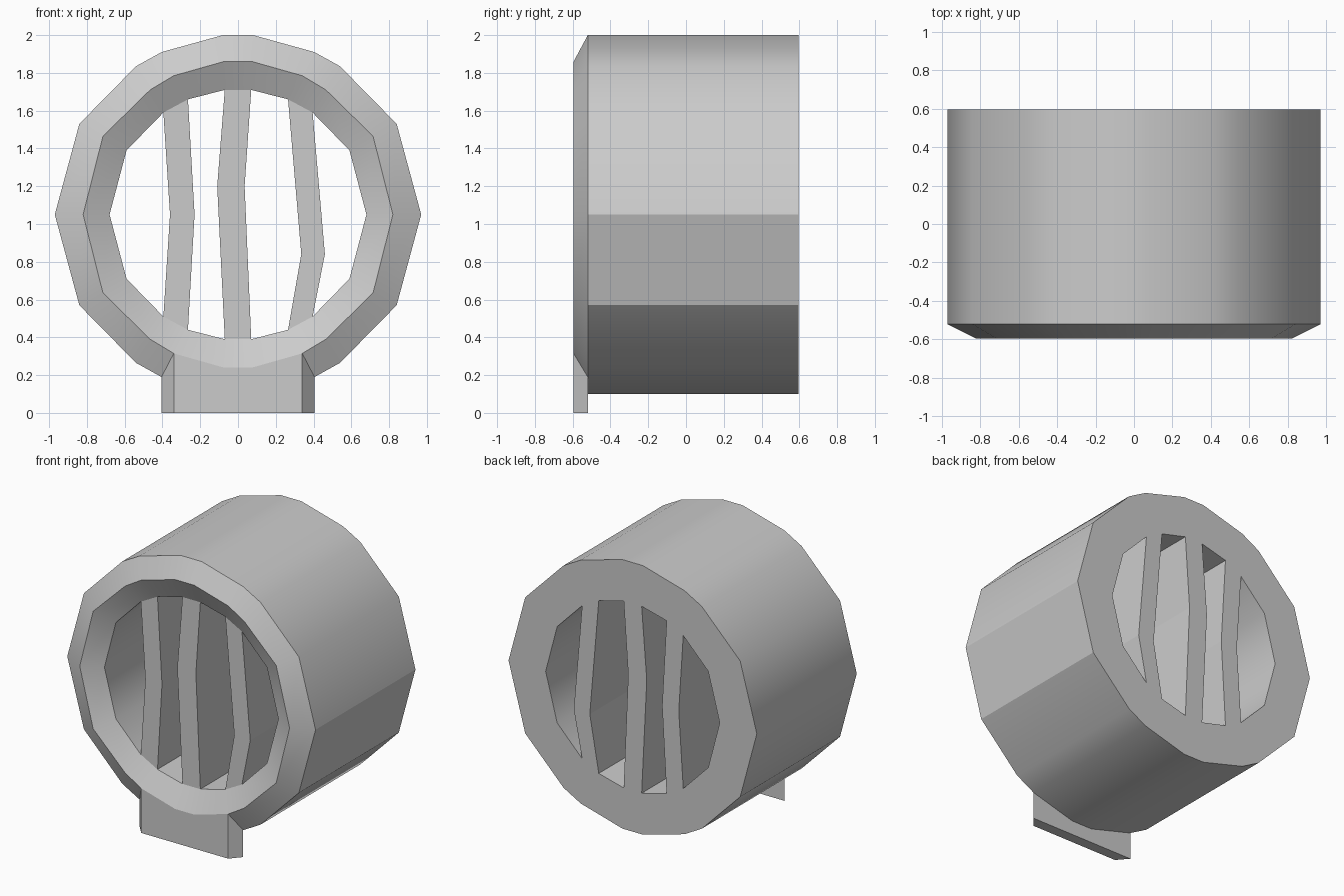
import bpy, bmesh, math

if "Cube" in bpy.data.objects:
    bpy.data.objects.remove(bpy.data.objects["Cube"])

CZ = 1.05                                # height of the ring centre
FRONT, SHOULDER, BACK = -0.595, -0.52, 0.595

# Quarter profiles (x, z from centre), mirrored into 18-point rings
OUTER = [(.08, .95), (.405, .86), (.54, .785), (.84, .48), (.97, 0)]
LIP = [(.075, .81), (.34, .735), (.465, .66), (.715, .415), (.82, 0)]
INNER = [(.07, .66), (.265, .61), (.395, .54), (.59, .34), (.68, 0)]
BAR_SEGMENTS = {1: 6, 17: 8, 15: 10}     # top segment -> bottom segment
FOOT = (7, 8, 9)                         # lower segments that meet the foot
N = 18


def ring(quarter, y):
    right = quarter + [(x, -z) for x, z in reversed(quarter[:-1])]
    pts = right + [(-x, z) for x, z in reversed(right)]
    return [(x, y, z + CZ) for x, z in pts]


def finish(bm, name):
    bmesh.ops.recalc_face_normals(bm, faces=bm.faces[:])
    mesh = bpy.data.meshes.new(name)
    bm.to_mesh(mesh)
    bm.free()
    obj = bpy.data.objects.new(name, mesh)
    bpy.context.collection.objects.link(obj)
    return obj


def bridge(bm, a, b, skip=(), closed=True):
    n = len(a)
    for i in range(n if closed else n - 1):
        if i not in skip:
            j = (i + 1) % n
            bm.faces.new((a[i], a[j], b[j], b[i]))


def add(bm, pts):
    return [bm.verts.new(p) for p in pts]


# Housing: outer wall, front bevels, inner tunnel and flat back
bm = bmesh.new()
outer_f, outer_b = add(bm, ring(OUTER, SHOULDER)), add(bm, ring(OUTER, BACK))
lip = add(bm, ring(LIP, FRONT))
inner_f, inner_b = add(bm, ring(INNER, SHOULDER)), add(bm, ring(INNER, BACK))
hidden = set(BAR_SEGMENTS) | set(BAR_SEGMENTS.values())
bridge(bm, outer_b, outer_f)
bridge(bm, outer_f, lip, skip=FOOT)
bridge(bm, lip, inner_f)
bridge(bm, inner_f, inner_b, skip=hidden)
bridge(bm, inner_b, outer_b)
for f in bm.faces:
    f.smooth = True
for e in bm.edges:
    if len(e.link_faces) == 2 and e.calc_face_angle(0) > math.radians(35):
        e.smooth = False
# Creases along the right-hand side of the outer wall
for i in (4, 5):
    bm.edges.get((outer_f[i], outer_b[i])).smooth = False
# Hard edges between the flat and the curved surfaces
for loop in (outer_f, outer_b, lip, inner_f, inner_b):
    for i in range(N):
        bm.edges.get((loop[i], loop[(i + 1) % N])).smooth = False
finish(bm, "housing")

# Grille bars: full-depth slats with a bend, ending on the inner ring
inner = ring(INNER, 0)
BENDS = {1: (.335, .46, .84), 17: (-.11, .035, 1.2), 15: (-.36, -.23, 1.05)}
NAMES = {1: "grille_bar_right", 17: "grille_bar_middle", 15: "grille_bar_left"}
for top, bottom in BAR_SEGMENTS.items():
    xl, xr, zb = BENDS[top]
    t = sorted((inner[top], inner[(top + 1) % N]))
    b = sorted((inner[bottom], inner[bottom + 1]))
    rows = [(t[0], t[1]), ((xl, 0, zb), (xr, 0, zb)), (b[0], b[1])]
    bm = bmesh.new()
    loops = [add(bm, [(l[0], SHOULDER, l[2]), (r[0], SHOULDER, r[2]),
                      (r[0], BACK, r[2]), (l[0], BACK, l[2])]) for l, r in rows]
    bridge(bm, loops[0], loops[1])
    bridge(bm, loops[1], loops[2])
    finish(bm, NAMES[top])

# Foot: the lower front bevel carried straight down to the ground
bm = bmesh.new()
lip_pts = ring(LIP, FRONT)[7:11]
out_pts = ring(OUTER, SHOULDER)[7:11]
front_top, back_top = add(bm, lip_pts), add(bm, out_pts)
front_low = add(bm, [(x, y, 0) for x, y, z in lip_pts])
back_low = add(bm, [(x, y, 0) for x, y, z in out_pts])
bridge(bm, front_top, front_low, closed=False)
bridge(bm, front_low, back_low, closed=False)
bridge(bm, back_low, back_top, closed=False)
for i in (0, 3):
    bm.faces.new((front_top[i], front_low[i], back_low[i], back_top[i]))
finish(bm, "foot")
